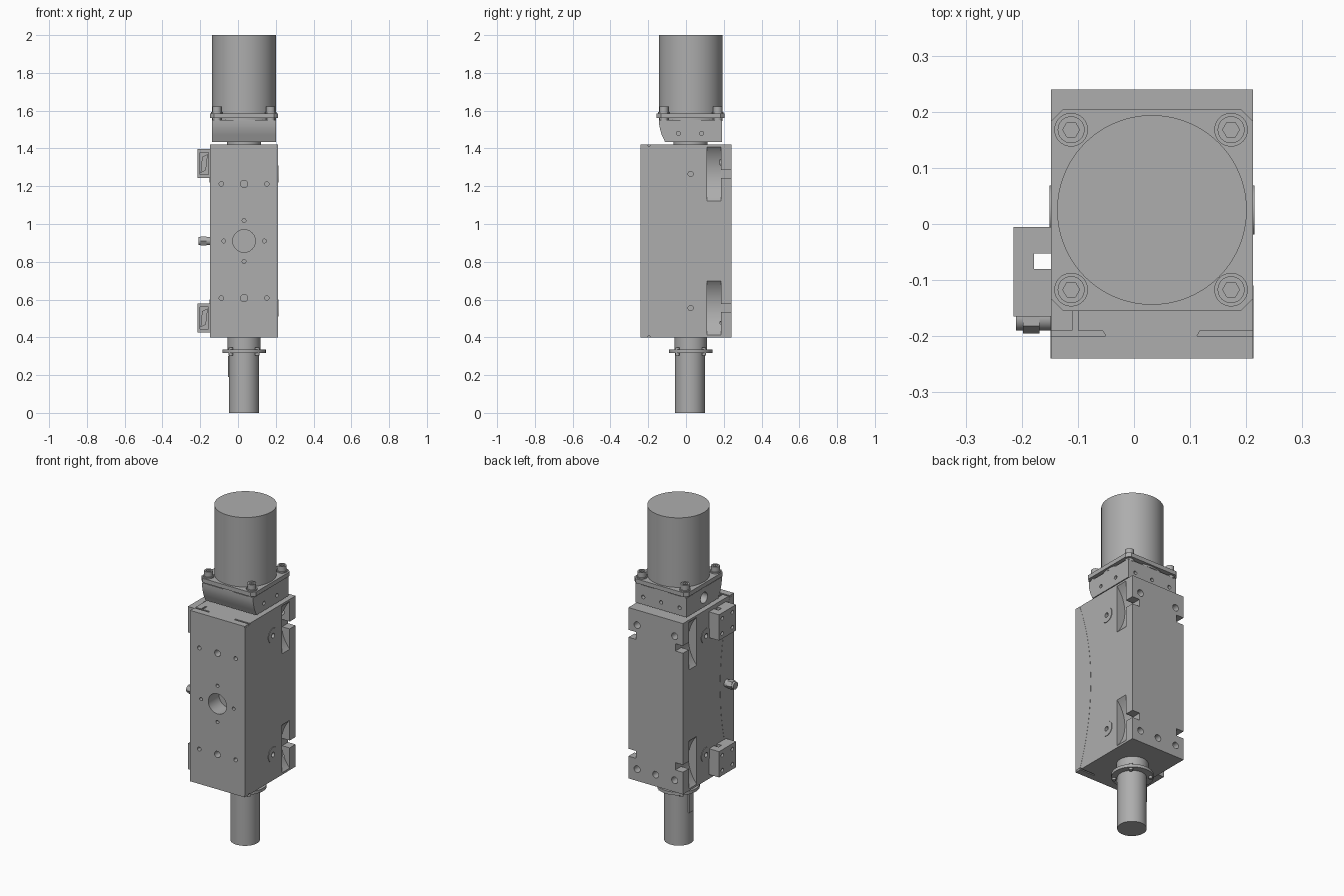
import bpy, bmesh
from math import sin, cos, pi, radians, sqrt

cube = bpy.data.objects.get("Cube")
if cube:
    bpy.data.objects.remove(cube, do_unlink=True)

metal = bpy.data.materials.new("machined_grey")
metal.use_nodes = True
GREY = (0.42, 0.42, 0.42, 1)
metal.diffuse_color = GREY
metal.node_tree.nodes["Principled BSDF"].inputs["Base Color"].default_value = GREY

CX, CY = 0.032, 0.025                 # shared axis of motor, block and shaft
LEFT, RIGHT = -0.148, 0.212           # block sides
FRONT, BACK = -0.24, 0.24
BOTTOM, TOP = 0.40, 1.42


def prism(name, axis, outline, lo, hi):
    """Extrude a 2D outline along an axis from lo to hi."""
    place = {"x": lambda u, v, w: (w, u, v),
             "y": lambda u, v, w: (u, w, v),
             "z": lambda u, v, w: (u, v, w)}[axis]
    bm = bmesh.new()
    ends = [[bm.verts.new(place(u, v, w)) for u, v in outline] for w in (lo, hi)]
    n = len(outline)
    for ring in ends:
        bm.faces.new(ring)
    for i in range(n):
        j = (i + 1) % n
        bm.faces.new((ends[0][i], ends[0][j], ends[1][j], ends[1][i]))
    bmesh.ops.recalc_face_normals(bm, faces=bm.faces)
    mesh = bpy.data.meshes.new(name)
    bm.to_mesh(mesh)
    bm.free()
    mesh.materials.append(metal)
    obj = bpy.data.objects.new(name, mesh)
    bpy.context.scene.collection.objects.link(obj)
    return obj


def cyl(name, axis, u, v, r, lo, hi, n=32):
    ring = [(u + r * cos(2 * pi * i / n), v + r * sin(2 * pi * i / n)) for i in range(n)]
    return prism(name, axis, ring, lo, hi)


def box(name, x0, x1, y0, y1, z0, z1):
    return prism(name, "z", [(x0, y0), (x1, y0), (x1, y1), (x0, y1)], z0, z1)


def cut(obj, cutters):
    """Subtract each cutter, then discard it."""
    bpy.context.view_layer.objects.active = obj
    for c in cutters:
        mod = obj.modifiers.new("cut", "BOOLEAN")
        mod.operation = "DIFFERENCE"
        mod.solver = "EXACT"
        mod.object = c
        bpy.ops.object.modifier_apply(modifier=mod.name)
        bpy.data.objects.remove(c, do_unlink=True)


# Main block with front holes
body = box("main_block", LEFT, RIGHT, FRONT, BACK, BOTTOM, TOP)
mid = 0.91
cuts = [cyl("c", "y", CX, mid, 0.06, FRONT - 0.02, FRONT + 0.1, 48)]
for s in (-1, 1):
    cuts.append(cyl("c", "y", CX + s * 0.108, mid, 0.01, FRONT - 0.02, FRONT + 0.05, 16))
    cuts.append(cyl("c", "y", CX, mid + s * 0.108, 0.01, FRONT - 0.02, FRONT + 0.05, 16))
    for dx, r in ((-0.12, 0.012), (0, 0.019), (0.12, 0.012)):
        cuts.append(cyl("c", "y", CX + dx, mid + s * 0.302, r, FRONT - 0.02, FRONT + 0.05, 20))

# Back holes
for x, z in ((-0.093, 1.33), (0.155, 1.33), (-0.093, 0.47), (CX, 0.47), (0.155, 0.47)):
    cuts.append(cyl("c", "y", x, z, 0.02, BACK - 0.06, BACK + 0.02, 20))

# Scooped clamp pockets and the notches leading to the back corners
half_chord, depth = 0.143, 0.055
scoop_r = (half_chord ** 2 + depth ** 2) / (2 * depth)
for s, face in ((-1, LEFT), (1, RIGHT)):
    for z in (1.265, 0.555):
        cuts.append(cyl("c", "y", face + s * (scoop_r - depth), z, scoop_r, 0.11, 0.185, 96))
        x0, x1 = sorted((face - s * 0.05, face + s * 0.02))
        cuts.append(box("c", x0, x1, 0.16, BACK + 0.02, z - 0.022, z + 0.022))

# Shallow dovetail joint lines on both ends
for z in (BOTTOM, TOP):
    for pts in ([(0.112, -0.2), (0.23, -0.2), (0.23, -0.19), (0.118, -0.19)],
                [(-0.17, -0.2), (-0.05, -0.2), (-0.056, -0.19), (-0.17, -0.19)],
                [(-0.11, -0.195), (-0.1, -0.195), (-0.1, -0.15), (-0.11, -0.15)]):
        cuts.append(prism("c", "z", pts, z - 0.006, z + 0.006))
cut(body, cuts)

# Side ports and the curved face plates
arc_half, sagitta = 0.5, 0.09
arc_r = (arc_half ** 2 + sagitta ** 2) / (2 * sagitta)
arc = []
for i in range(41):
    dz = -arc_half + i * arc_half / 20
    arc.append((-0.11 - arc_r + sqrt(arc_r ** 2 - dz ** 2), mid + dz))
arc += [(FRONT, mid + arc_half), (FRONT, mid - arc_half)]
for side, s, face in (("right", -1, LEFT), ("left", 1, RIGHT)):
    prism(side + "_arc_plate", "x", arc, *sorted((face - s * 0.002, face + s * 0.001)))
    for level, z in (("upper", 1.265), ("lower", 0.555)):
        port = cyl(f"{side}_{level}_port", "x", CY, z, 0.044,
                   *sorted((face - s * 0.002, face + s * 0.003)))
        hole = cyl("c", "x", CY, z, 0.014, face - 0.02, face + 0.02, 20)
        cut(port, [hole])
        hole = cyl("c", "x", CY, z, 0.014, face - 0.03, face + 0.03, 20)
        cut(body, [hole])

# Motor, chamfered flange and neck
cyl("motor", "z", CX, CY, 0.169, 1.55, 2.0, 96)
f, k = 0.18, 0.158
prism("motor_flange", "z", [(CX + a, CY + b) for a, b in
      ((f, -k), (f, k), (k, f), (-k, f), (-f, k), (-f, -k), (-k, -f), (k, -f))], 1.56, 1.585)
cyl("motor_neck", "z", CX, CY, 0.09, TOP - 0.01, 1.45, 48)

# Coupling housing with a relieved front
housing = prism("coupling_housing", "x",
                [(0.19, 1.435), (0.19, 1.55), (-0.142, 1.55), (-0.142, 1.525),
                 (-0.137, 1.50), (-0.128, 1.47), (-0.115, 1.445), (-0.112, 1.435)],
                -0.137, 0.2)
cuts = [cyl("c", "x", y, 1.48, 0.011, 0.17, 0.22, 16) for y in (-0.04, 0.083)]
cuts += [cyl("c", "y", x, 1.48, 0.011, 0.16, 0.21, 16) for x in (-0.09, CX, 0.15)]
cuts.append(cyl("c", "x", CY, 1.49, 0.032, -0.16, -0.07, 32))
cut(housing, cuts)

# Flange bolts with washers and hex sockets
for sx, x in (("right", -0.112), ("left", 0.173)):
    for sy, y in (("front", -0.117), ("back", 0.168)):
        cyl(f"{sy}_{sx}_washer", "z", x, y, 0.03, 1.58, 1.592)
        bolt = cyl(f"{sy}_{sx}_bolt", "z", x, y, 0.024, 1.545, 1.622)
        cut(bolt, [cyl("c", "z", x, y, 0.015, 1.605, 1.64, 6)])

# Output shaft, collar, retaining flange and key
cyl("output_shaft", "z", CX, CY - 0.004, 0.08, 0, 0.34, 64)
cyl("shaft_collar", "z", CX, CY, 0.087, 0.33, BOTTOM + 0.01, 48)
cyl("shaft_flange", "z", CX, CY, 0.115, 0.318, 0.336, 64)
box("shaft_key", -0.054, -0.03, CY - 0.02, CY + 0.02, 0.19, 0.3)
for i in range(4):
    a = pi / 4 + i * pi / 2
    cyl(f"shaft_flange_bolt_{i + 1}", "z", CX + 0.099 * cos(a), CY + 0.099 * sin(a),
        0.011, 0.305, 0.346, 16)

# Clamp boxes on the right side
for level, z in (("upper", 1.32), ("lower", 0.503)):
    clamp = box(level + "_clamp", -0.215, LEFT + 0.001, -0.165, -0.005, z - 0.077, z + 0.077)
    cuts = [box("c", -0.178, LEFT + 0.02, -0.08, -0.053, z - 0.1, z + 0.1),
            box("c", -0.2, -0.157, -0.19, -0.135, z - 0.058, z + 0.058)]
    for y in (-0.13, -0.035):
        for dz in (-0.045, 0.045):
            cuts.append(cyl("c", "x", y, z + dz, 0.011, -0.23, -0.203, 16))
    cut(clamp, cuts)
    prism(level + "_clamp_latch", "y", [(-0.198, z - 0.05), (-0.17, z - 0.035), (-0.16, z + 0.05),
          (-0.19, z + 0.035)], -0.158, -0.13)

# Cable connector with hex nut
cyl("connector", "x", -0.168, mid, 0.022, -0.21, LEFT + 0.01)
cyl("connector_nut", "x", -0.168, mid, 0.027, -0.198, -0.168, 6)

# Smooth round surfaces, keep crisp edges
bpy.ops.object.select_all(action="DESELECT")
for obj in bpy.context.scene.objects:
    if obj.type == "MESH" and metal.name in obj.data.materials:
        obj.select_set(True)
bpy.context.view_layer.objects.active = body
bpy.ops.object.shade_smooth_by_angle(angle=radians(30))
